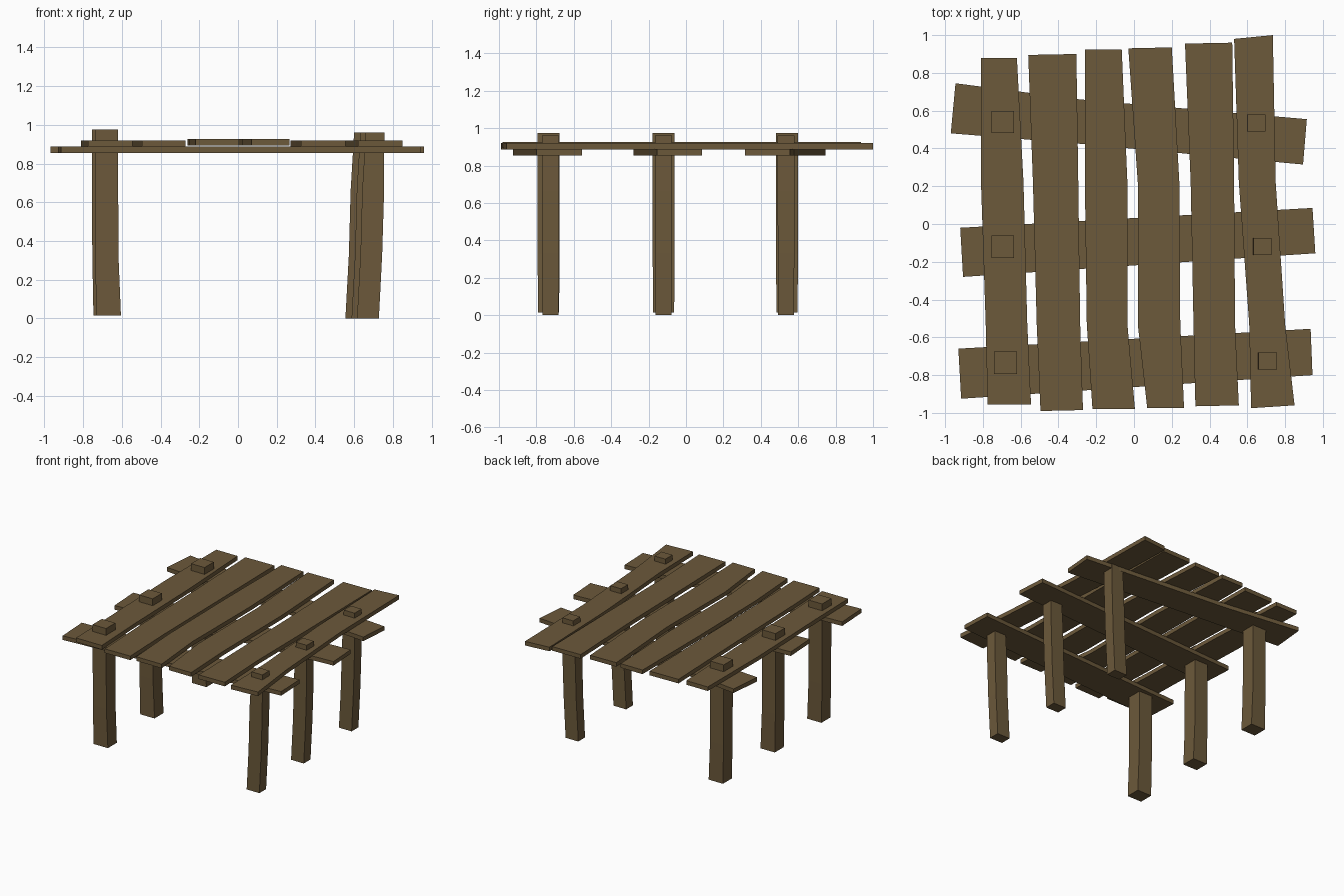
import bpy, bmesh

if "Cube" in bpy.data.objects:
    bpy.data.objects.remove(bpy.data.objects["Cube"])

wood = bpy.data.materials.new("brown wood")
wood.diffuse_color = (0.15, 0.10, 0.043, 1)
wood.use_nodes = True
wood.node_tree.nodes["Principled BSDF"].inputs["Base Color"].default_value = wood.diffuse_color


def loft(name, rings):
    """Closed four-sided bar through a row of four-corner sections."""
    bm = bmesh.new()
    rows = [[bm.verts.new(p) for p in r] for r in rings]
    for a, b in zip(rows, rows[1:]):
        for i in range(4):
            j = (i + 1) % 4
            bm.faces.new((a[i], a[j], b[j], b[i]))
    bm.faces.new(rows[0])
    bm.faces.new(rows[-1])
    bmesh.ops.recalc_face_normals(bm, faces=bm.faces)
    me = bpy.data.meshes.new(name)
    bm.to_mesh(me)
    bm.free()
    me.materials.append(wood)
    ob = bpy.data.objects.new(name, me)
    bpy.context.collection.objects.link(ob)


def board(name, pairs, z0, z1):
    """Flat board through pairs of edge points."""
    loft(name, [[(*a, z0), (*b, z0), (*b, z1), (*a, z1)] for a, b in pairs])


# Deck planks: back y (left, right), front y (left, right),
# left/right x at back, two bends and front, underside height
planks = [
    ((.88, .88), (-.955, -.955), (-.81, -.62, -.81, -.585, -.785, -.565, -.775, -.545), .887),
    ((.895, .90), (-.99, -.985), (-.56, -.305, -.535, -.295, -.515, -.285, -.495, -.27), .887),
    ((.925, .925), (-.98, -.98), (-.26, -.065, -.26, -.035, -.25, -.035, -.22, .005), .893),
    ((.93, .935), (-.975, -.975), (-.03, .20, .02, .24, .02, .245, .07, .265), .893),
    ((.955, .96), (-.965, -.96), (.27, .52, .30, .53, .315, .535, .325, .555), .887),
    ((.98, 1.0), (-.975, -.96), (.53, .735, .555, .75, .61, .80, .62, .85), .887),
]
for n, (back, front, xs, z) in enumerate(planks):
    ys = [back, (.22, .22), (-.53, -.53), front]
    board(f"deck_plank_{n + 1}",
          [((xs[2 * i], y[0]), (xs[2 * i + 1], y[1])) for i, y in enumerate(ys)], z, z + .033)

# Cross beams beneath the planks
beams = [
    [((-.945, .745), (-.97, .48)), ((-.29, .66), (-.29, .425)), ((.915, .555), (.895, .315))],
    [((-.92, -.02), (-.905, -.28)), ((.945, .085), (.96, -.155))],
    [((-.93, -.66), (-.915, -.925)), ((.935, -.555), (.945, -.80))],
]
for n, pairs in enumerate(beams):
    board(f"cross_beam_{n + 1}", pairs, .855, .888)


def post(name, cy, sections):
    """Upright post from sections of height, left x, right x, half depth."""
    loft(name, [[(x0, cy - d, z), (x1, cy - d, z), (x1, cy + d, z), (x0, cy + d, z)]
                for z, x0, x1, d in sections])


# Thick straight posts on the left, slim bent posts on the right
for n, (cy, x) in enumerate([(.54, -.755), (-.12, -.755), (-.735, -.74)]):
    post(f"left_post_{n + 1}", cy, [(.015, x + .008, x + .135, .057),
                                    (.33, x + .002, x + .122, .058),
                                    (.975, x, x + .12, .059)])
for n, (cy, x) in enumerate([(.535, .60), (-.12, .632), (-.725, .66)]):
    post(f"right_post_{n + 1}", cy, [(0, x - .045, x + .068, .043),
                                     (.33, x - .027, x + .085, .044),
                                     (.66, x - .018, x + .095, .045),
                                     (.96, x, x + .096, .045)])
